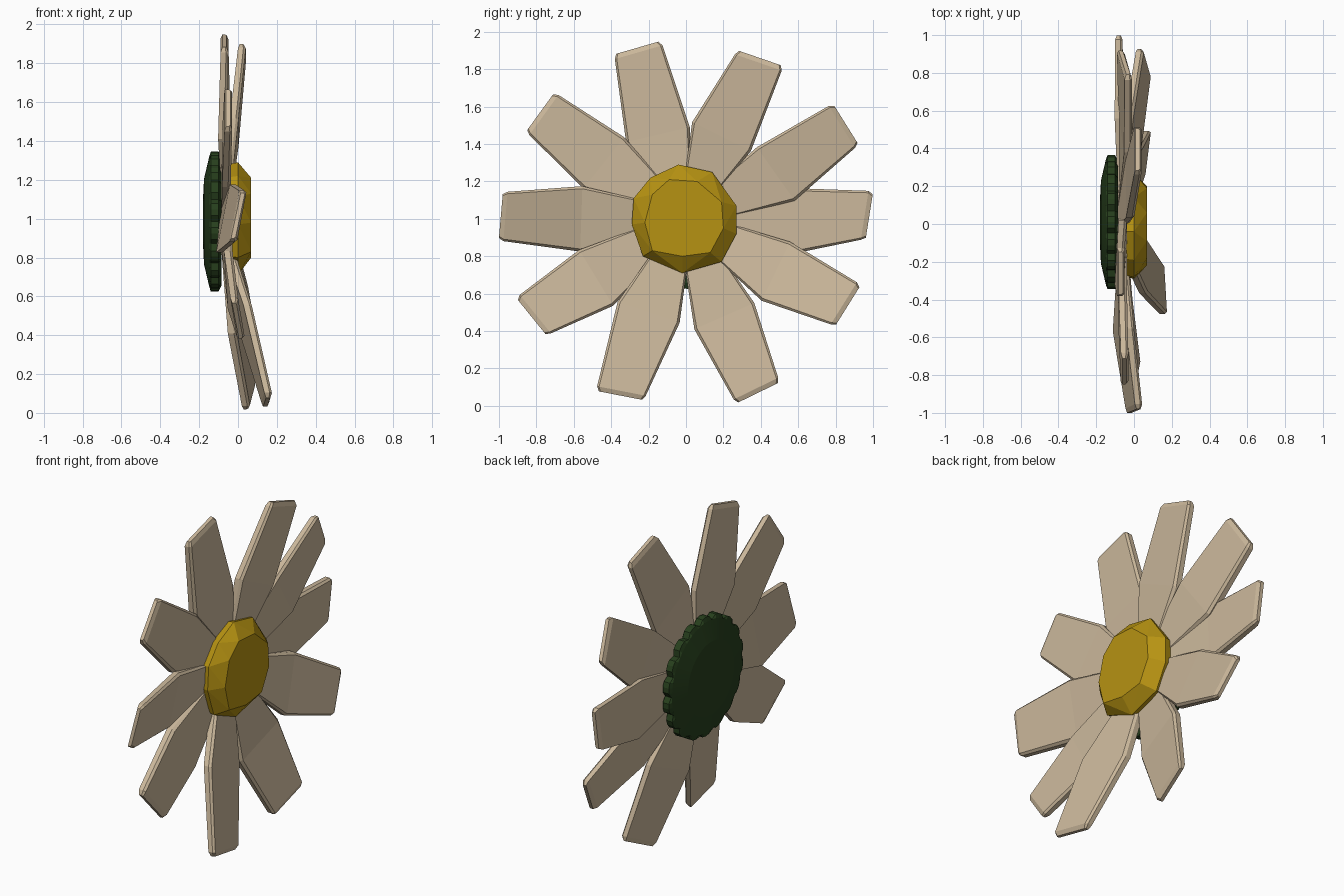
import bpy, bmesh, math
from mathutils import Vector

if "Cube" in bpy.data.objects:
    bpy.data.objects.remove(bpy.data.objects["Cube"])


def material(name, rgb):
    m = bpy.data.materials.new(name)
    m.diffuse_color = (*rgb, 1)
    m.use_nodes = True
    m.node_tree.nodes["Principled BSDF"].inputs["Base Color"].default_value = m.diffuse_color
    return m


def finish(bm, name, mat):
    bmesh.ops.recalc_face_normals(bm, faces=bm.faces)
    me = bpy.data.meshes.new(name)
    bm.to_mesh(me)
    bm.free()
    ob = bpy.data.objects.new(name, me)
    me.materials.append(mat)
    bpy.context.collection.objects.link(ob)
    return ob


def loft(rings, name, mat):
    """Skin a stack of equal-length rings and cap both ends."""
    bm = bmesh.new()
    vs = [[bm.verts.new(p) for p in r] for r in rings]
    n = len(vs[0])
    for a, b in zip(vs, vs[1:]):
        for i in range(n):
            j = (i + 1) % n
            bm.faces.new((a[i], a[j], b[j], b[i]))
    bm.faces.new(vs[0])
    bm.faces.new(vs[-1])
    return finish(bm, name, mat)


cream = material("petal_cream", (0.60, 0.48, 0.33))
yellow = material("centre_yellow", (0.47, 0.29, 0.006))
green = material("sepal_green", (0.02, 0.05, 0.012))

# Petals: tip centre y,z | tip facing angle | mid centre y,z |
# depth x at tip (left edge, right edge) | depth x at mid (left edge, right edge)
PETALS = [
    (-0.26, 1.915, 106, -0.15, 1.45, -0.07, -0.07, -0.08, -0.06),
    (0.395, 1.86, 71, 0.19, 1.44, 0.02, 0.02, -0.02, -0.02),
    (0.855, 1.505, 32, 0.48, 1.24, -0.03, -0.07, -0.03, -0.06),
    (0.98, 1.015, -9, 0.57, 0.99, -0.08, -0.08, -0.08, -0.07),
    (0.865, 0.535, -32, 0.48, 0.72, 0.03, 0.07, -0.03, 0.02),
    (0.385, 0.07, -64, 0.205, 0.48, 0.07, 0.04, 0.0, -0.03),
    (-0.35, 0.055, -101, -0.20, 0.50, 0.14, 0.155, 0.02, 0.05),
    (-0.825, 0.475, -141, -0.48, 0.685, 0.015, -0.02, -0.03, -0.05),
    (-0.99, 1.015, 175, -0.56, 1.00, -0.025, 0.025, -0.09, -0.02),
    (-0.78, 1.57, 144, -0.44, 1.30, -0.05, -0.05, -0.06, -0.06),
]


def section(y, z, ang, width, xl, xr, thick):
    """Flat petal cross-section whose front face is slightly narrower."""
    side = Vector((0, -math.sin(ang), math.cos(ang))) * width / 2
    c = Vector((0, y, z))
    left = c + side + Vector((xl, 0, 0))
    right = c - side + Vector((xr, 0, 0))
    t = Vector((thick / 2, 0, 0))
    k = 0.04
    return [left - t, left + t * 0.4, left.lerp(right, k) + t,
            right.lerp(left, k) + t, right + t * 0.4, right - t]


for i, (ty, tz, deg, my, mz, tl, tr, ml, mr) in enumerate(PETALS):
    tip = math.radians(deg)
    mid = math.atan2(tz - mz, ty - my)
    hub = math.atan2(mz - 1, my)
    back_y, back_z = ty - 0.025 * math.cos(tip), tz - 0.025 * math.sin(tip)
    loft([
        section(0.15 * math.cos(hub), 1 + 0.15 * math.sin(hub), hub, 0.16, -0.06, -0.06, 0.05),
        section(my, mz, mid, 0.35, ml, mr, 0.045),
        section(back_y, back_z, tip, 0.265, tl, tr, 0.04),
        section(ty, tz, tip, 0.235, tl, tr, 0.022),
    ], f"petal_{i + 1}", cream)

# Faceted yellow disc: hull of an irregular rim and a smaller front face
RIM = [(-0.04, 1.29), (-0.19, 1.22), (-0.28, 1.11), (-0.29, 0.97), (-0.23, 0.80),
       (-0.02, 0.71), (0.19, 0.77), (0.27, 0.92), (0.27, 1.07), (0.14, 1.25)]
FACE = [(-0.09, 1.21), (0.06, 1.20), (0.19, 1.09), (0.20, 0.95), (0.13, 0.82),
        (-0.02, 0.80), (-0.18, 0.83), (-0.22, 0.98), (-0.18, 1.13)]
bm = bmesh.new()
for y, z in RIM:
    bm.verts.new((0.0, y, z))
    bm.verts.new((-0.06, y * 0.96, 1 + (z - 1) * 0.96))
for y, z in FACE:
    bm.verts.new((0.068, y, z))
bmesh.ops.convex_hull(bm, input=bm.verts)
bmesh.ops.dissolve_limit(bm, angle_limit=math.radians(3), verts=bm.verts, edges=bm.edges)
finish(bm, "flower_centre", yellow)


# Green cup behind the petals, with a toothed rim
def cup_ring(x, r, notch):
    pts = []
    for i in range(72):
        a = math.tau * i / 72
        rr = r * (1 - notch * (1, 0.15, 0, 0.15)[i % 4])
        pts.append((x, 0.01 + rr * math.cos(a), 0.985 + rr * math.sin(a)))
    return pts


loft([cup_ring(-0.085, 0.33, 0.08), cup_ring(-0.10, 0.36, 0.08), cup_ring(-0.14, 0.36, 0.08),
      cup_ring(-0.148, 0.335, 0.0), cup_ring(-0.175, 0.22, 0.0), cup_ring(-0.18, 0.12, 0.0)],
     "sepal_cup", green)
